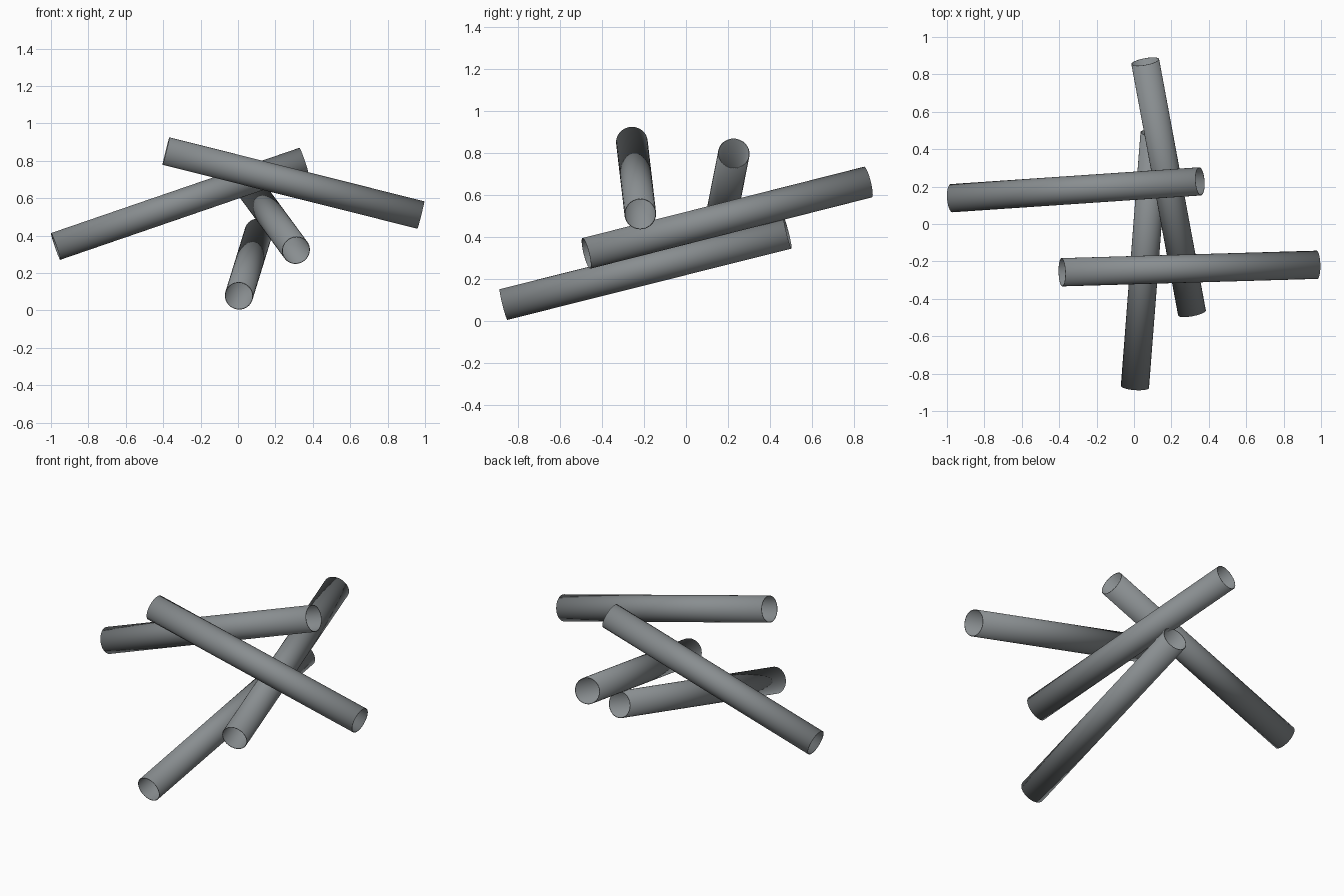
import bpy
import math
from mathutils import Vector

if "Cube" in bpy.data.objects:
    bpy.data.objects.remove(bpy.data.objects["Cube"], do_unlink=True)

RADIUS = 0.0755
WALL = 0.004

# One dull steel for every pipe
steel = bpy.data.materials.new("dull_grey_steel")
steel.use_nodes = True
colour = (0.25, 0.27, 0.28, 1)
steel.diffuse_color = colour
steel.node_tree.nodes["Principled BSDF"].inputs["Base Color"].default_value = colour


def pipe(name, start, end):
    """Open, thin-walled pipe between two axis points."""
    a, b = Vector(start), Vector(end)
    axis = b - a
    bpy.ops.mesh.primitive_cylinder_add(
        vertices=48, radius=RADIUS, depth=axis.length, end_fill_type='NOTHING',
        location=(a + b) / 2, rotation=axis.to_track_quat('Z', 'Y').to_euler())
    obj = bpy.context.object
    obj.name = name
    obj.data.materials.append(steel)
    bpy.ops.object.shade_smooth_by_angle(angle=math.radians(30))
    # Wall thickness, grown inwards
    wall = obj.modifiers.new("wall", 'SOLIDIFY')
    wall.thickness = WALL
    wall.offset = -1
    return obj


# Four equal pipes lying across each other
pipe("bottom_pipe", (0.005, -0.87, 0.078), (0.11, 0.485, 0.418))
pipe("second_pipe", (0.31, -0.475, 0.322), (0.06, 0.868, 0.662))
pipe("back_cross_pipe", (-0.975, 0.138, 0.342), (0.353, 0.228, 0.798))
pipe("front_cross_pipe", (-0.385, -0.258, 0.852), (0.978, -0.218, 0.51))
